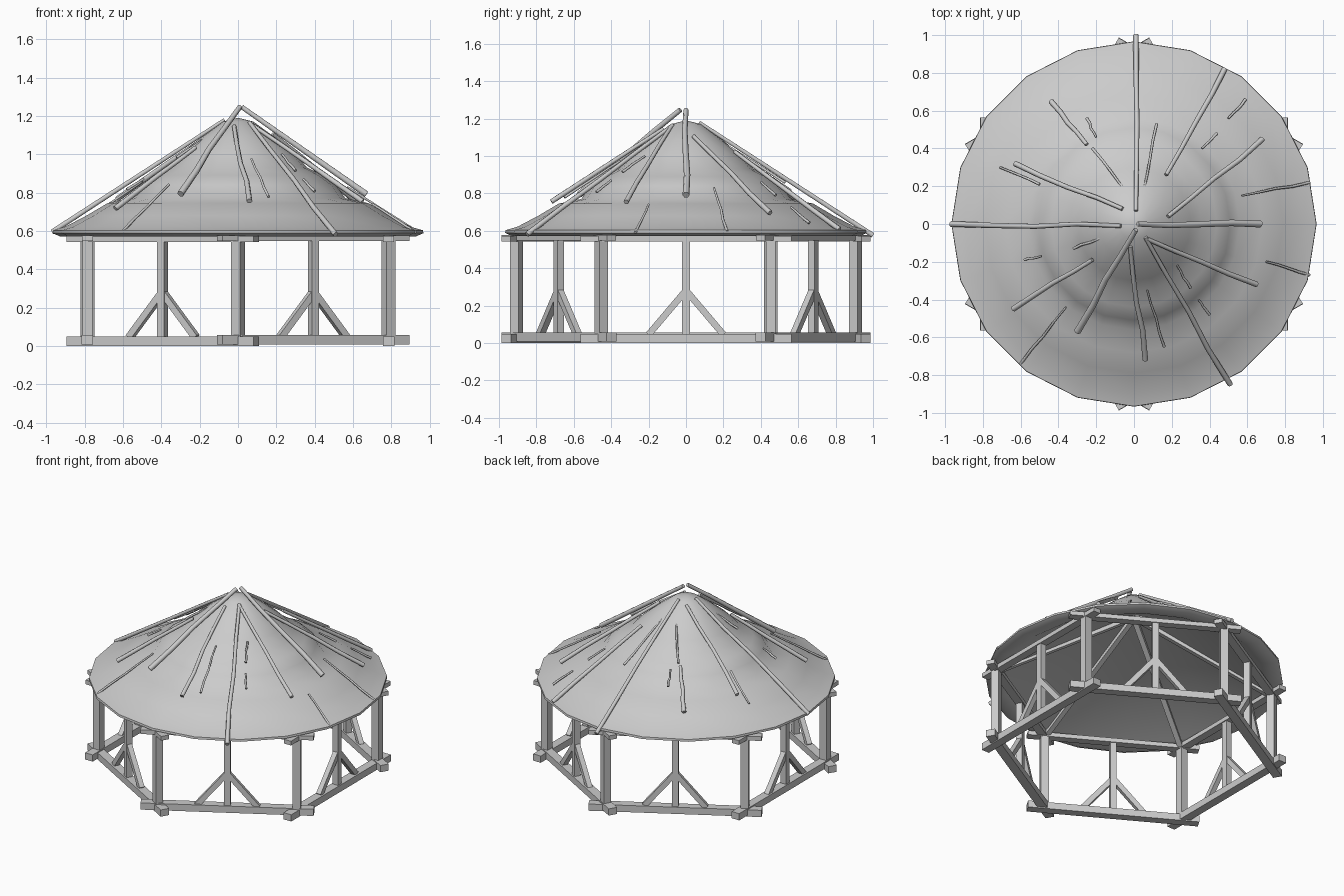
import bpy, bmesh, math, random
from mathutils import Vector, Matrix

random.seed(4)
cube = bpy.data.objects.get("Cube")
if cube:
    bpy.data.objects.remove(cube, do_unlink=True)

grey = bpy.data.materials.new("weathered grey")
grey.use_nodes = True
grey.diffuse_color = (0.6, 0.6, 0.6, 1)
grey.node_tree.nodes["Principled BSDF"].inputs["Base Color"].default_value = (0.6, 0.6, 0.6, 1)


def add_object(name, data):
    ob = bpy.data.objects.new(name, data)
    bpy.context.collection.objects.link(ob)
    data.materials.append(grey)
    return ob


def timber(name, a, b, width, height, side):
    """Squared timber from a to b; side is the direction of its width."""
    a, b = Vector(a), Vector(b)
    along = (b - a).normalized()
    side = Vector(side).normalized()
    up = along.cross(side)
    bm = bmesh.new()
    bmesh.ops.create_cube(bm, size=1)
    frame = Matrix((side * width, up * height, along * (b - a).length)).transposed().to_4x4()
    bmesh.ops.transform(bm, matrix=Matrix.Translation((a + b) / 2) @ frame, verts=bm.verts)
    bmesh.ops.recalc_face_normals(bm, faces=bm.faces)
    mesh = bpy.data.meshes.new(name)
    bm.to_mesh(mesh)
    bm.free()
    return add_object(name, mesh)


# Hexagonal timber frame: one wall per side
APOTHEM, HALF, OVERHANG = 0.785, 0.453, 0.11
for i in range(6):
    ang = math.radians(60 * i)
    out = Vector((math.cos(ang), math.sin(ang), 0))
    edge = Vector((-out.y, out.x, 0))

    def at(s, z):
        return out * APOTHEM + edge * s + Vector((0, 0, z))

    lift = 0.008 * (i % 2)
    reach = HALF + OVERHANG
    timber("sill_beam", at(-reach, 0.024 + lift), at(reach, 0.024 + lift), 0.06, 0.048, out)
    timber("top_beam", at(-reach, 0.558 + lift / 2), at(reach, 0.558 + lift / 2), 0.055, 0.03, out)
    timber("middle_post", at(0, 0.04), at(0, 0.56), 0.042, 0.042, out)
    for s in (-1, 1):
        timber("brace", at(s * 0.2, 0.045), at(s * 0.005, 0.275), 0.035, 0.035, out)
    # Corner post and rafter
    corner = at(HALF, 0)
    ray = corner.normalized()
    across = Vector((-ray.y, ray.x, 0))
    z = Vector((0, 0, 1))
    timber("corner_post", corner + z * 0.03, corner + z * 0.56, 0.052, 0.052, out)
    timber("rafter", ray * 0.88 + z * 0.565, ray * 0.015 + z * 1.04, 0.035, 0.035, across)

# Thatched roof: stepped profile turned around the axis, hollow below
profile = [(0, 1.19), (0.08, 1.17), (0.19, 1.09), (0.3, 1.0), (0.36, 0.93),
           (0.44, 0.89), (0.51, 0.84), (0.56, 0.77), (0.68, 0.745), (0.79, 0.68),
           (0.9, 0.622), (0.965, 0.603), (0.967, 0.588), (0.93, 0.572),
           (0.85, 0.585), (0, 1.06)]
bm = bmesh.new()
verts = [bm.verts.new((r, 0, z)) for r, z in profile]
edges = [bm.edges.new(pair) for pair in zip(verts, verts[1:])]
bmesh.ops.spin(bm, geom=verts + edges, cent=(0, 0, 0), axis=(0, 0, 1),
               angle=math.tau, steps=20, use_merge=True)
bmesh.ops.remove_doubles(bm, verts=bm.verts, dist=0.0005)
bmesh.ops.recalc_face_normals(bm, faces=bm.faces)
mesh = bpy.data.meshes.new("roof")
bm.to_mesh(mesh)
bm.free()
roof = add_object("roof", mesh)
bpy.ops.object.select_all(action="DESELECT")
roof.select_set(True)
bpy.context.view_layer.objects.active = roof
bpy.ops.object.shade_smooth_by_angle(angle=math.radians(50))


def stick(name, x0, y0, x1, y1, radius, top, slope):
    """Slightly crooked branch lying down the roof."""
    curve = bpy.data.curves.new(name, "CURVE")
    curve.dimensions = "3D"
    curve.bevel_depth = radius
    curve.bevel_resolution = 1
    curve.use_fill_caps = True
    spline = curve.splines.new("POLY")
    spline.points.add(4)
    for k, p in enumerate(spline.points):
        t = k / 4
        wob = radius * 0.6 if 0 < k < 4 else 0
        x = x0 + (x1 - x0) * t + random.uniform(-wob, wob)
        y = y0 + (y1 - y0) * t + random.uniform(-wob, wob)
        p.co = (x, y, top - slope * math.hypot(x, y), 1)
        p.radius = 0.85 + 0.3 * t
    ob = add_object(name, curve)
    bpy.ops.object.select_all(action="DESELECT")
    ob.select_set(True)
    bpy.context.view_layer.objects.active = ob
    bpy.ops.object.convert(target="MESH")


# Two ridge branches crossing above the peak
stick("peak_branch", 0.02, 0, 0.67, 0, 0.016, 1.26, 0.7)
stick("peak_branch", 0.01, -0.03, -0.3, -0.57, 0.016, 1.27, 0.74)

# Thick branches
for ends in [(0.01, 0.07, 0.01, 1.0), (0.17, 0.26, 0.48, 0.82), (0.18, 0.04, 0.68, 0.45),
             (0.07, -0.08, 0.65, -0.32), (0.06, -0.07, 0.51, -0.85),
             (-0.02, -0.12, 0.06, -0.72), (-0.22, -0.19, -0.64, -0.45),
             (-0.07, -0.01, -0.97, 0), (-0.06, 0.08, -0.63, 0.32),
             (-0.25, 0.42, -0.44, 0.65)]:
    stick("branch", *ends, 0.013, 1.225, 0.65)

# Thin twigs
for ends in [(-0.02, 0.15, -0.22, 0.4), (-0.2, 0.46, -0.25, 0.56), (0.05, 0.17, 0.12, 0.53),
             (0.36, 0.4, 0.44, 0.48), (0.5, 0.56, 0.59, 0.66), (0.57, 0.15, 0.93, 0.22),
             (0.7, -0.2, 0.93, -0.27), (0.23, -0.22, 0.3, -0.34), (0.34, -0.4, 0.4, -0.48),
             (0.07, -0.35, 0.16, -0.65), (-0.15, -0.06, -0.32, -0.13),
             (-0.49, -0.17, -0.58, -0.19), (-0.36, -0.44, -0.6, -0.74),
             (-0.71, 0.3, -0.5, 0.21)]:
    stick("twig", *ends, 0.007, 1.2, 0.63)
